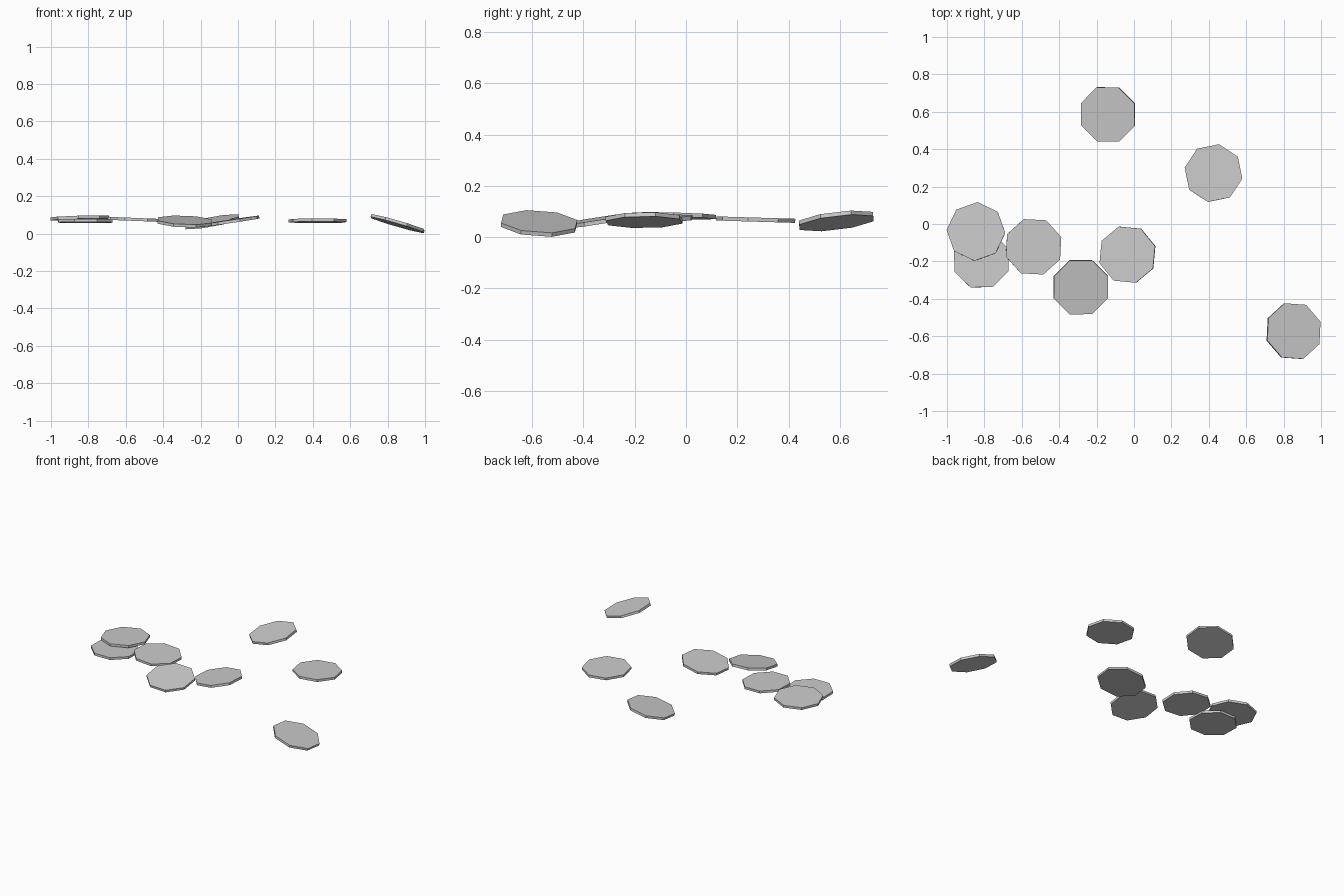
import bpy
from math import radians
from mathutils import Vector, Matrix

if "Cube" in bpy.data.objects:
    bpy.data.objects.remove(bpy.data.objects["Cube"])

RADIUS = 0.157
THICK = 0.016

# each disc: centre, slope along x, slope along y, spin in degrees
discs = [
    ((-0.139, 0.586, 0.063), 0.18, 0.12, 22.5),
    ((0.425, 0.272, 0.068), 0.0, -0.03, 34),
    ((-0.845, -0.040, 0.083), 0.03, -0.03, 42),
    ((-0.816, -0.193, 0.067), 0.0, -0.02, 23),
    ((-0.537, -0.122, 0.075), -0.04, 0.0, 19.5),
    ((-0.284, -0.338, 0.064), -0.04, 0.155, 22.5),
    ((-0.035, -0.164, 0.066), 0.15, 0.01, 17),
    ((0.853, -0.573, 0.053), -0.29, -0.06, 19),
]


def add_disc(index, centre, sx, sy, spin):
    """Eight-sided flat disc lying on a tilted plane."""
    bpy.ops.mesh.primitive_cylinder_add(vertices=8, radius=RADIUS, depth=THICK)
    ob = bpy.context.object
    ob.name = f"flat_disc_{index}"
    tilt = Vector((0, 0, 1)).rotation_difference(Vector((-sx, -sy, 1)))
    ob.matrix_world = (Matrix.Translation(centre) @ tilt.to_matrix().to_4x4()
                       @ Matrix.Rotation(radians(spin), 4, 'Z'))


for i, d in enumerate(discs, 1):
    add_disc(i, *d)
